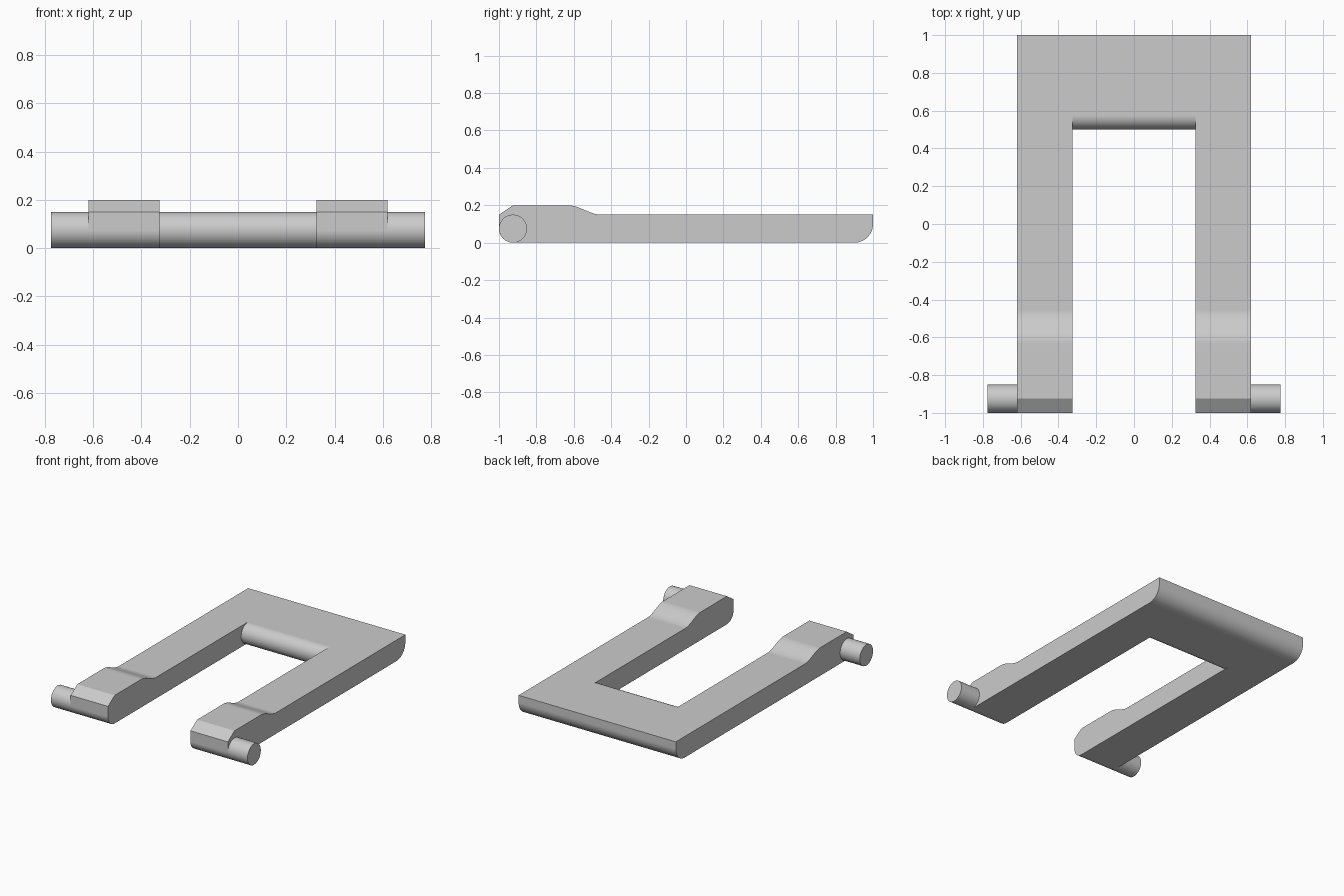
import bpy, bmesh
from math import sin, cos, pi, radians

if "Cube" in bpy.data.objects:
    bpy.data.objects.remove(bpy.data.objects["Cube"], do_unlink=True)

grey = bpy.data.materials.new("plain grey")
grey.use_nodes = True
colour = (0.6, 0.6, 0.6, 1)
grey.diffuse_color = colour
grey.node_tree.nodes["Principled BSDF"].inputs["Base Color"].default_value = colour

HALF_WIDTH, INNER, PIN_END = 0.62, 0.325, 0.775
R = 0.075          # pin radius, also the rounding of leg tips and inner bar edge


def arc(cy, cz, r, start, end, steps=16):
    """Points on an arc in the y-z plane, angles in degrees."""
    angles = [radians(start + (end - start) * i / steps) for i in range(steps + 1)]
    return [(cy + r * cos(a), cz + r * sin(a)) for a in angles]


def extrude_x(name, profile, x0, x1):
    """Solid made by sweeping a y-z profile along x."""
    bm = bmesh.new()
    face = bm.faces.new([bm.verts.new((x0, y, z)) for y, z in profile])
    result = bmesh.ops.extrude_face_region(bm, geom=[face])
    moved = [g for g in result["geom"] if isinstance(g, bmesh.types.BMVert)]
    bmesh.ops.translate(bm, verts=moved, vec=(x1 - x0, 0, 0))
    bmesh.ops.recalc_face_normals(bm, faces=bm.faces)
    mesh = bpy.data.meshes.new(name)
    bm.to_mesh(mesh)
    bm.free()
    mesh.materials.append(grey)
    obj = bpy.data.objects.new(name, mesh)
    bpy.context.collection.objects.link(obj)
    return obj


def smooth(obj):
    bpy.ops.object.select_all(action="DESELECT")
    obj.select_set(True)
    bpy.context.view_layer.objects.active = obj
    bpy.ops.object.shade_smooth_by_angle(angle=radians(30))
    mod = obj.modifiers.new("Even shading", "WEIGHTED_NORMAL")
    mod.keep_sharp = True


# Side profile: rounded tip, rounded rear bottom, soft step down, chamfered nose
step = [(-0.455 - 0.175 * t, 0.15 + 0.05 * t * t * (3 - 2 * t))
        for t in [i / 14 for i in range(15)]]
side = (arc(-1 + R, R, R, 180, 270) + arc(0.9, 0.1, 0.1, 270, 360)
        + [(1, 0.15)] + step + [(-0.925, 0.2), (-1, 0.15)])
frame = extrude_x("u_frame", side, -HALF_WIDTH, HALF_WIDTH)

# Gap between the legs, leaving a round edge on the cross bar
gap = ([(-1.2, -0.1), (0.5 + R, -0.1)] + arc(0.5 + R, R, R, 270, 90, 24)
       + [(0.5 + R, 0.3), (-1.2, 0.3)])
cutter = extrude_x("gap_cutter", gap, -INNER, INNER)
cutter.hide_render = True
cut = frame.modifiers.new("Gap", "BOOLEAN")
cut.operation, cut.solver, cut.object = "DIFFERENCE", "EXACT", cutter
bpy.context.view_layer.update()
cut_mesh = bpy.data.meshes.new_from_object(
    frame.evaluated_get(bpy.context.evaluated_depsgraph_get()))
frame.modifiers.clear()
frame.data = cut_mesh
bpy.data.objects.remove(cutter, do_unlink=True)
smooth(frame)

# Hinge pins on the outer sides of the leg tips
circle = arc(-1 + R, R, R, 0, 360, 48)[:-1]
for name, s in (("left_pin", 1), ("right_pin", -1)):
    smooth(extrude_x(name, circle, s * HALF_WIDTH, s * PIN_END))
